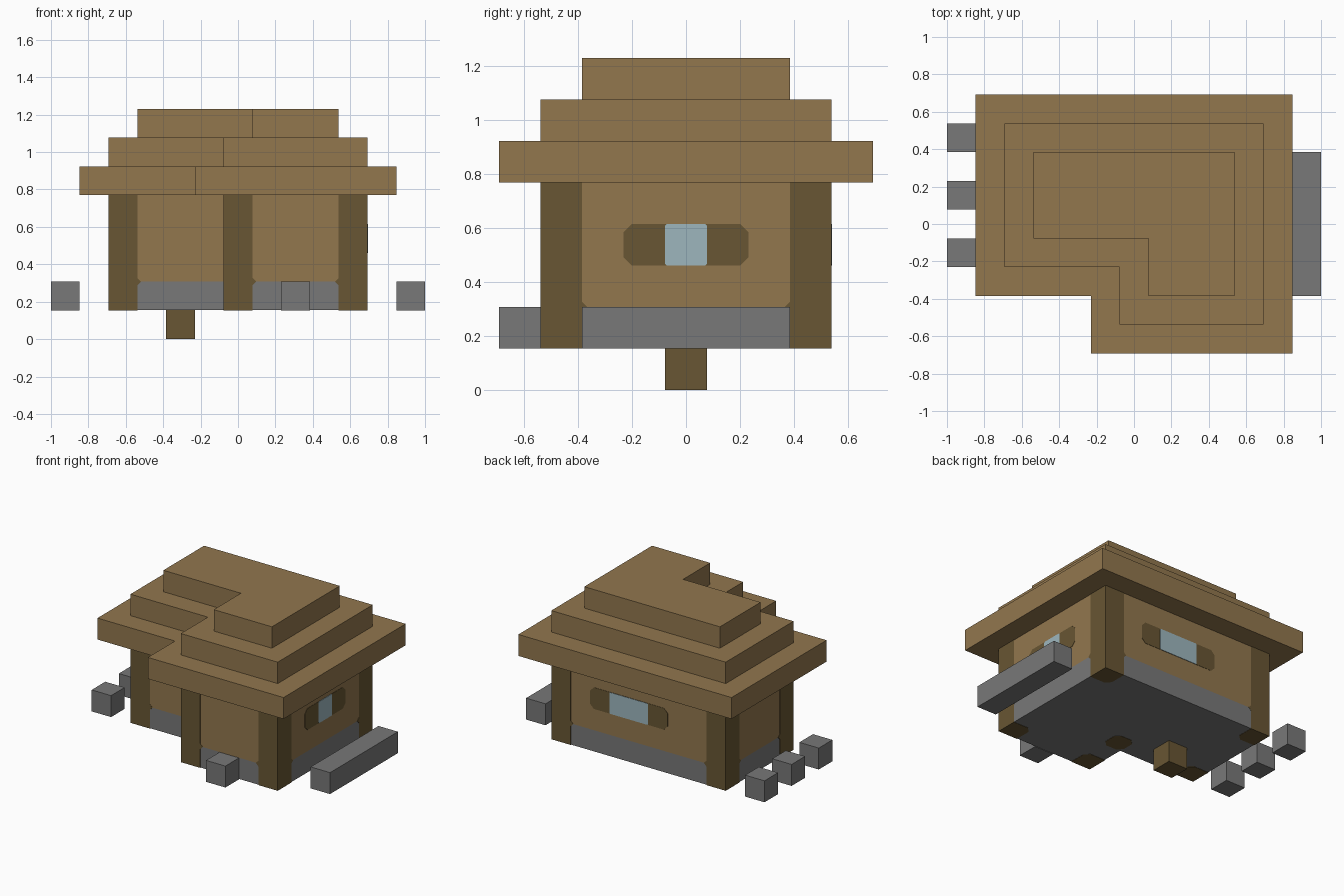
import bpy
import bmesh
from math import pi
from mathutils import Matrix, Vector

cube = bpy.data.objects.get("Cube")
if cube:
    bpy.data.objects.remove(cube, do_unlink=True)

U = 2 / 13       # one block
GAP = 0.002      # walls sit this far behind the posts and plates


def material(name, r, g, b):
    m = bpy.data.materials.new(name)
    m.use_nodes = True
    m.diffuse_color = (r, g, b, 1)
    m.node_tree.nodes["Principled BSDF"].inputs["Base Color"].default_value = (r, g, b, 1)
    return m


PLANK = material("plank_brown", 0.287, 0.184, 0.076)
LOG = material("log_dark_brown", 0.138, 0.093, 0.033)
STONE = material("stone_grey", 0.188, 0.188, 0.188)
GLASS = material("window_blue", 0.337, 0.468, 0.515)


def wx(i):
    return (i - 6.5) * U


def wy(j):
    return (j - 4.5) * U


def prism(name, points, z0, z1, mat, matrix=Matrix()):
    """Extrude a flat outline from z0 to z1, then place it."""
    bm = bmesh.new()
    face = bm.faces.new([bm.verts.new((x, y, z0)) for x, y in points])
    top = bmesh.ops.extrude_face_region(bm, geom=[face])["geom"]
    verts = [v for v in top if isinstance(v, bmesh.types.BMVert)]
    bmesh.ops.translate(bm, verts=verts, vec=(0, 0, z1 - z0))
    bm.transform(matrix)
    bmesh.ops.recalc_face_normals(bm, faces=bm.faces)
    mesh = bpy.data.meshes.new(name)
    bm.to_mesh(mesh)
    bm.free()
    mesh.materials.append(mat)
    obj = bpy.data.objects.new(name, mesh)
    bpy.context.collection.objects.link(obj)
    return obj


def block(name, i0, i1, j0, j1, k, mat):
    pts = [(wx(i0), wy(j0)), (wx(i1), wy(j0)), (wx(i1), wy(j1)), (wx(i0), wy(j1))]
    return prism(name, pts, k * U, (k + 1) * U, mat)


def l_shape(step, d=0.0):
    """L outline shrunk by whole blocks (step) and by a small distance d."""
    x0, x1 = wx(1 + step) + d, wx(12 - step) - d
    y0, y1 = wy(step) + d, wy(9 - step) - d
    nx, ny = wx(5 + step) + d, wy(2 + step) + d
    return [(nx, y0), (x1, y0), (x1, y1), (x0, y1), (x0, ny), (nx, ny)]


def plate(half_w, half_h, cut):
    """Rectangle with clipped corners."""
    w, h = half_w, half_h
    return [(-w + cut, -h), (w - cut, -h), (w, -h + cut), (w, h - cut),
            (w - cut, h), (-w + cut, h), (-w, h - cut), (-w, -h + cut)]


# Foundation, walls and stepped roof
prism("foundation", l_shape(1, GAP), U + GAP, 2 * U, STONE)
prism("walls", l_shape(1, GAP), 2 * U, 5 * U, PLANK)
for n, tier in enumerate(("roof_eaves", "roof_middle", "roof_top")):
    prism(tier, l_shape(n), (5 + n) * U, (6 + n) * U, PLANK)

# Corner posts; sx, sy point along the walls into the house
POSTS = {"post_front_middle": (6, 1, 1, 1), "post_front_left": (10, 1, -1, 1),
         "post_back_left": (10, 7, -1, -1), "post_back_right": (2, 7, 1, -1),
         "post_front_right": (2, 3, 1, 1)}
H, C = U / 2, 0.035
for name, (i, j, sx, sy) in POSTS.items():
    cx, cy = wx(i + 0.5), wy(j + 0.5)
    outline = [(-H, -H), (H, -H), (H, H - C), (H - C, H), (-H, H)]
    prism(name, [(cx + sx * x, cy + sy * y) for x, y in outline], U, 5 * U, LOG)
    # Small dark wedges where post, wall and foundation meet
    diamond = [(-0.02, 0), (0, -0.02), (0.02, 0), (0, 0.02)]
    along_x = Matrix.Translation((cx + sx * H, cy - sy * (H - 0.01), 2 * U))
    along_y = Matrix.Translation((cx - sx * (H - 0.01), cy + sy * H, 2 * U))
    prism(name + "_wedge_x", diamond, -0.01, 0.01, LOG,
          along_x @ Matrix.Rotation(pi / 2, 4, 'X'))
    prism(name + "_wedge_y", diamond, -0.01, 0.01, LOG,
          along_y @ Matrix.Rotation(pi / 2, 4, 'Y'))
prism("post_inner_corner", [(wx(6.5) + x, wy(3.5) + y) for x, y in plate(H, H, C)],
      U, 4.9 * U, LOG)

# Windows: clipped shutter plate with glass in the middle
stand = Matrix.Rotation(pi / 2, 4, 'X')
back = Matrix.Translation((wx(7), wy(8), 3.5 * U)) @ Matrix.Rotation(pi, 4, 'Z') @ stand
side = Matrix.Translation((wx(11), wy(4.5), 3.5 * U)) @ Matrix.Rotation(pi / 2, 4, 'Z') @ stand
for name, place, half, glass in (("back", back, 2 * U, U), ("side", side, 1.5 * U, H)):
    prism(name + "_window_shutters", plate(half, H, 0.03), -0.008, 0, LOG, place)
    prism(name + "_window_glass", plate(glass, H, 0.006), -0.006, GAP, GLASS, place)

# Loose stones around the house and the stub below the floor
for n, j in enumerate((3, 5, 7), 1):
    block(f"stone_block_{n}", 0, 1, j, j + 1, 1, STONE)
block("front_step", 8, 9, 0, 1, 1, STONE)
block("side_bench", 12, 13, 2, 7, 1, STONE)
block("floor_stub", 4, 5, 4, 5, 0, LOG).data.vertices.foreach_get
bpy.data.objects["floor_stub"].scale.z = 1.02
